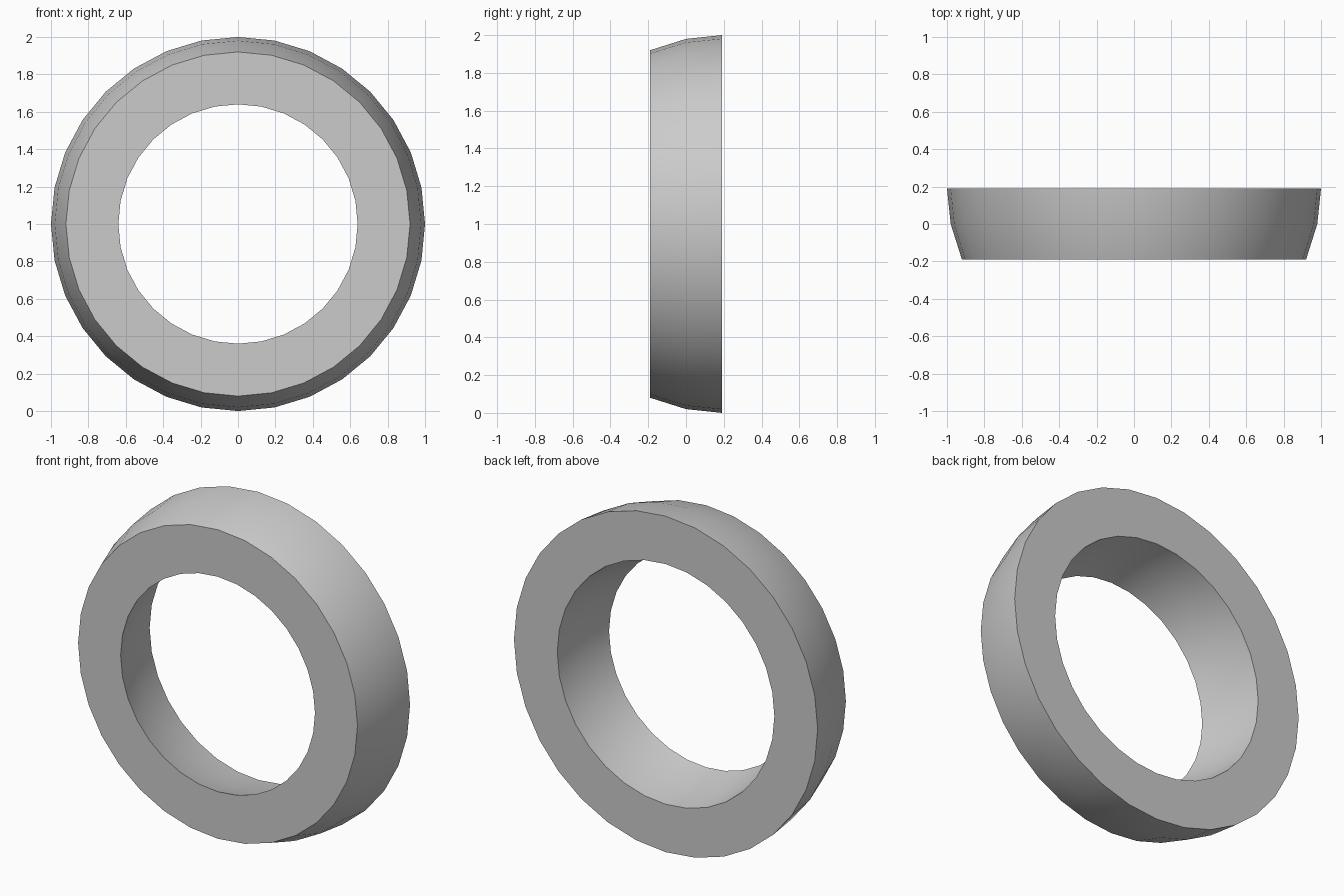
import bpy, bmesh
from math import sin, cos, tau, radians

if "Cube" in bpy.data.objects:
    bpy.data.objects.remove(bpy.data.objects["Cube"])

SIDES = 32
# Closed ring cross-section as (radius, y): bulged outer wall, then parallel inner wall
PROFILE = [(0.92, -0.19), (0.98, 0.0), (1.0, 0.19),
           (0.715, 0.19), (0.695, 0.0), (0.64, -0.19)]

# Ring swept around the y axis
bm = bmesh.new()
loops = []
for i in range(SIDES):
    a = tau * i / SIDES
    loops.append([bm.verts.new((r * sin(a), y, 1 + r * cos(a))) for r, y in PROFILE])
n = len(PROFILE)
for i in range(SIDES):
    p, q = loops[i], loops[(i + 1) % SIDES]
    for j in range(n):
        k = (j + 1) % n
        bm.faces.new((p[j], p[k], q[k], q[j]))
bmesh.ops.recalc_face_normals(bm, faces=bm.faces)

mesh = bpy.data.meshes.new("ring")
bm.to_mesh(mesh)
bm.free()
ring = bpy.data.objects.new("ring", mesh)
bpy.context.collection.objects.link(ring)

# Smooth walls with crisp rims
bpy.context.view_layer.objects.active = ring
ring.select_set(True)
bpy.ops.object.shade_smooth_by_angle(angle=radians(30))
